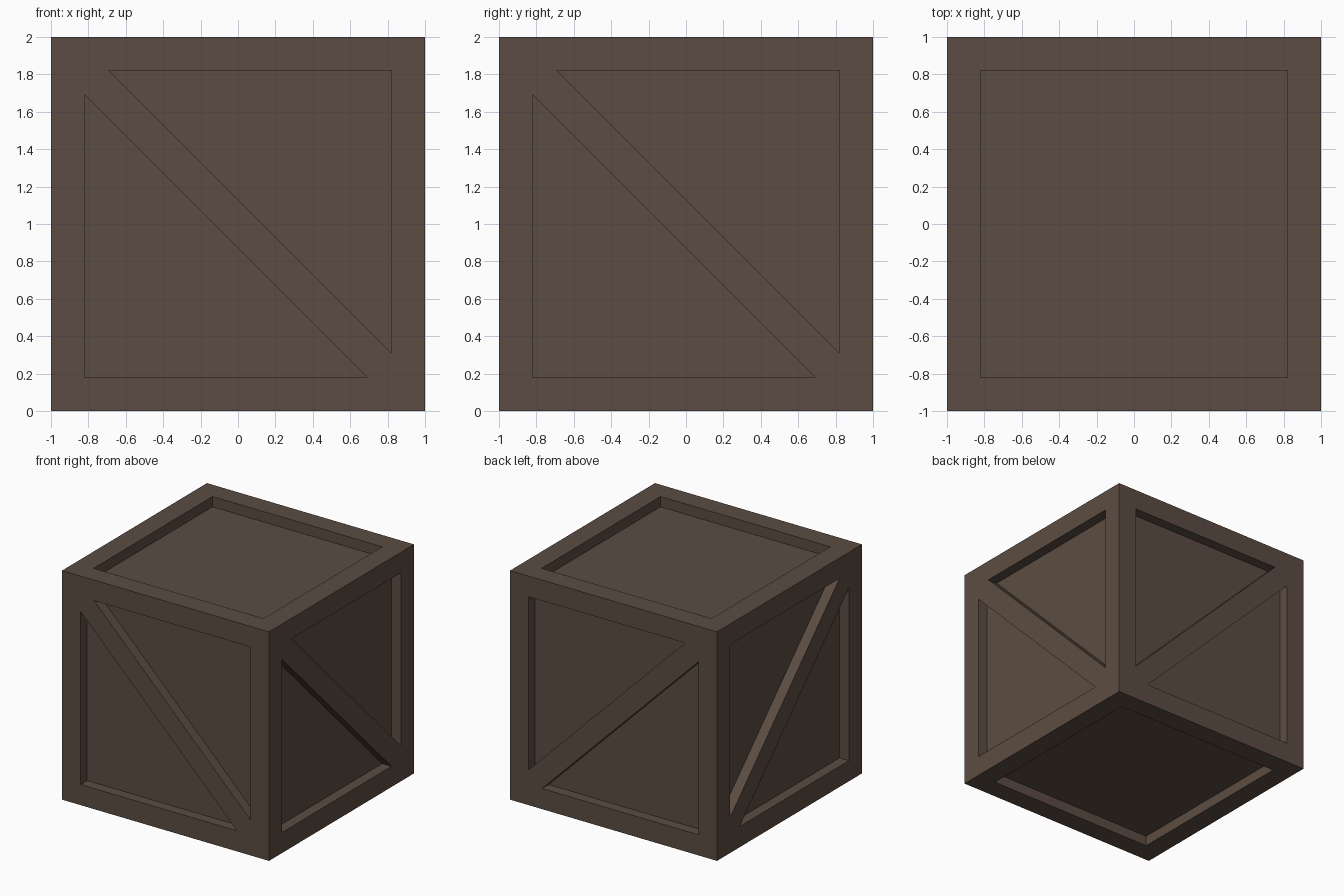
import bpy
import bmesh
from mathutils import Vector

HALF = 1.0      # half the crate's side
INNER = 0.82    # inner edge of the frame
TIP = 0.69      # sharp tips of the triangles beside a brace
DEPTH = 0.09    # how far the panels sit back

cube = bpy.data.objects.get("Cube")
if cube:
    bpy.data.objects.remove(cube, do_unlink=True)

# Wood colour
wood = bpy.data.materials.new("dark_brown_wood")
wood.use_nodes = True
colour = (0.105, 0.073, 0.054, 1.0)
wood.diffuse_color = colour
shader = next(n for n in wood.node_tree.nodes if n.type == "BSDF_PRINCIPLED")
shader.inputs["Base Color"].default_value = colour
shader.inputs["Roughness"].default_value = 0.8

X, Y, Z = Vector((1, 0, 0)), Vector((0, 1, 0)), Vector((0, 0, 1))
CENTRE = Z * HALF
bm = bmesh.new()


def add_side(u, v, normal, braced):
    """One crate side: flat frame, optional diagonal brace, sunken panels."""
    def points(coords, height=HALF):
        return [bm.verts.new(CENTRE + u * a + v * b + normal * height)
                for a, b in coords]

    a, b, c, d = points([(-HALF, -HALF), (HALF, -HALF), (HALF, HALF), (-HALF, HALF)])
    if braced:
        outlines = [
            [(-INNER, -INNER), (TIP, -INNER), (-INNER, TIP)],
            [(INNER, INNER), (-TIP, INNER), (INNER, -TIP)],
        ]
    else:
        outlines = [[(-INNER, -INNER), (INNER, -INNER), (INNER, INNER), (-INNER, INNER)]]
    rims = [points(outline) for outline in outlines]

    # Frame rails, and the brace running from the top corner to the bottom one
    if braced:
        (p0, p1, p2), (q0, q1, q2) = rims
        frame = [(a, b, p1, p0), (d, a, p0, p2), (b, c, q0, q2), (c, d, q1, q0),
                 (d, p2, p1, b, q2, q1)]
    else:
        corners, rim = (a, b, c, d), rims[0]
        frame = [(corners[i - 1], corners[i], rim[i], rim[i - 1]) for i in range(4)]
    for face in frame:
        bm.faces.new(face)

    # Recess walls and sunken panels
    for outline, rim in zip(outlines, rims):
        floor = points(outline, HALF - DEPTH)
        bm.faces.new(floor)
        for i in range(len(rim)):
            bm.faces.new((rim[i - 1], rim[i], floor[i], floor[i - 1]))


# Opposite sides mirror each other
for sign in (-1, 1):
    add_side(X, Z, Y * sign, braced=True)
    add_side(Y, Z, X * sign, braced=True)
    add_side(X, Y, Z * sign, braced=False)

bmesh.ops.remove_doubles(bm, verts=bm.verts[:], dist=0.0001)
bmesh.ops.recalc_face_normals(bm, faces=bm.faces[:])

mesh = bpy.data.meshes.new("wooden_crate")
bm.to_mesh(mesh)
bm.free()
mesh.materials.append(wood)
crate = bpy.data.objects.new("wooden_crate", mesh)
bpy.context.collection.objects.link(crate)
